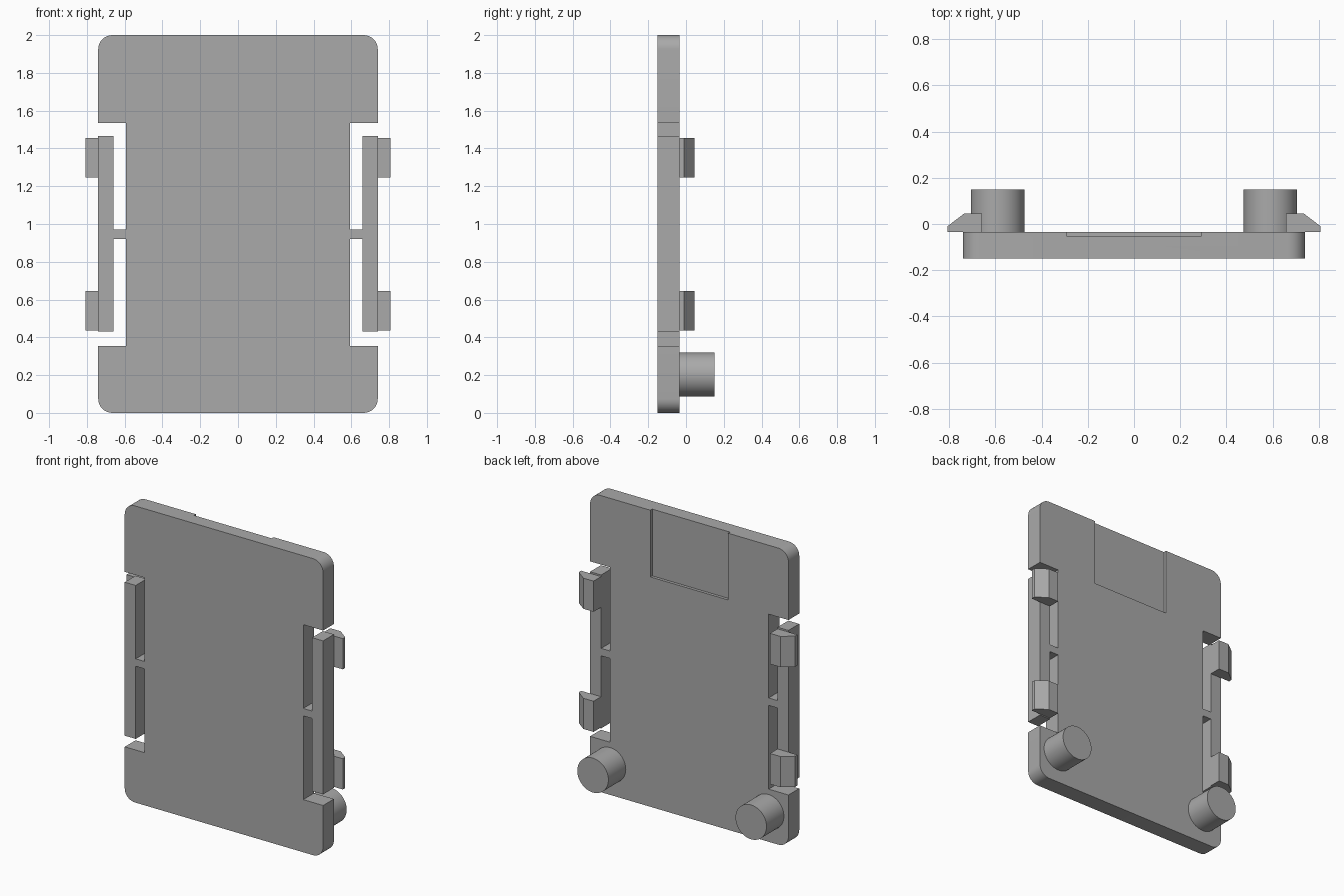
import bpy
import bmesh
from math import cos, sin, pi
from mathutils import Vector

old = bpy.data.objects.get("Cube")
if old:
    bpy.data.objects.remove(old, do_unlink=True)

grey = bpy.data.materials.new("plain grey")
grey.use_nodes = True
COLOUR = (0.4, 0.4, 0.4, 1)
grey.diffuse_color = COLOUR
grey.node_tree.nodes["Principled BSDF"].inputs["Base Color"].default_value = COLOUR

FRONT, BACK, PEG_END = -0.15, -0.035, 0.15


def extrude(name, points, offset):
    """Make a solid by extruding a closed 3D outline along an offset."""
    bm = bmesh.new()
    face = bm.faces.new([bm.verts.new(p) for p in points])
    grown = bmesh.ops.extrude_face_region(bm, geom=[face])
    verts = [g for g in grown["geom"] if isinstance(g, bmesh.types.BMVert)]
    bmesh.ops.translate(bm, verts=verts, vec=Vector(offset))
    bmesh.ops.recalc_face_normals(bm, faces=bm.faces)
    mesh = bpy.data.meshes.new(name)
    bm.to_mesh(mesh)
    bm.free()
    mesh.materials.append(grey)
    obj = bpy.data.objects.new(name, mesh)
    bpy.context.collection.objects.link(obj)
    return obj


def activate(obj):
    bpy.ops.object.select_all(action="DESELECT")
    obj.select_set(True)
    bpy.context.view_layer.objects.active = obj


def arc(cx, cz, radius, start, end, steps):
    angles = [start + (end - start) * i / steps for i in range(steps + 1)]
    return [(cx + radius * cos(a), cz + radius * sin(a)) for a in angles]


# Plate outline: rounded corners, and a spring arm on a thin bridge per side
W, R = 0.74, 0.075
SLOT, ARM = 0.592, 0.658
half = arc(W - R, R, R, -pi / 2, 0, 8)
half += [(W, 0.355), (SLOT, 0.355), (SLOT, 0.92), (ARM, 0.92),
         (ARM, 0.43), (W, 0.43), (W, 1.465), (ARM, 1.465),
         (ARM, 0.97), (SLOT, 0.97), (SLOT, 1.535), (W, 1.535)]
half += arc(W - R, 2 - R, R, 0, pi / 2, 8)
outline = half + [(-x, z) for x, z in reversed(half)]
plate = extrude("plate", [(x, FRONT, z) for x, z in outline], (0, BACK - FRONT, 0))

# Shallow recess at the top of the back
box = [(-0.29, 1.55), (0.29, 1.55), (0.29, 2.1), (-0.29, 2.1)]
cutter = extrude("recess_cutter", [(x, BACK - 0.02, z) for x, z in box], (0, 0.1, 0))
cutter.hide_render = True
cut = plate.modifiers.new("recess", "BOOLEAN")
cut.operation = "DIFFERENCE"
cut.solver = "EXACT"
cut.object = cutter
activate(plate)
bpy.ops.object.modifier_apply(modifier=cut.name)
bpy.data.objects.remove(cutter, do_unlink=True)
activate(plate)
bpy.ops.object.shade_smooth_by_angle()

clip_profile = [(ARM, BACK), (0.807, BACK), (0.807, -0.01), (0.735, 0.045), (ARM, 0.045)]
for side, sign in (("left", 1), ("right", -1)):
    # Wedge clips on the spring arms
    for level, z in (("lower", 0.437), ("upper", 1.247)):
        extrude(f"{side}_{level}_clip", [(sign * x, y, z) for x, y in clip_profile],
                (0, 0, 0.207))
    # Round pegs at the bottom of the back
    circle = arc(sign * 0.59, 0.203, 0.116, 0, 2 * pi, 48)[:-1]
    peg = extrude(f"{side}_peg", [(x, BACK, z) for x, z in circle], (0, PEG_END - BACK, 0))
    activate(peg)
    bpy.ops.object.shade_smooth_by_angle()
